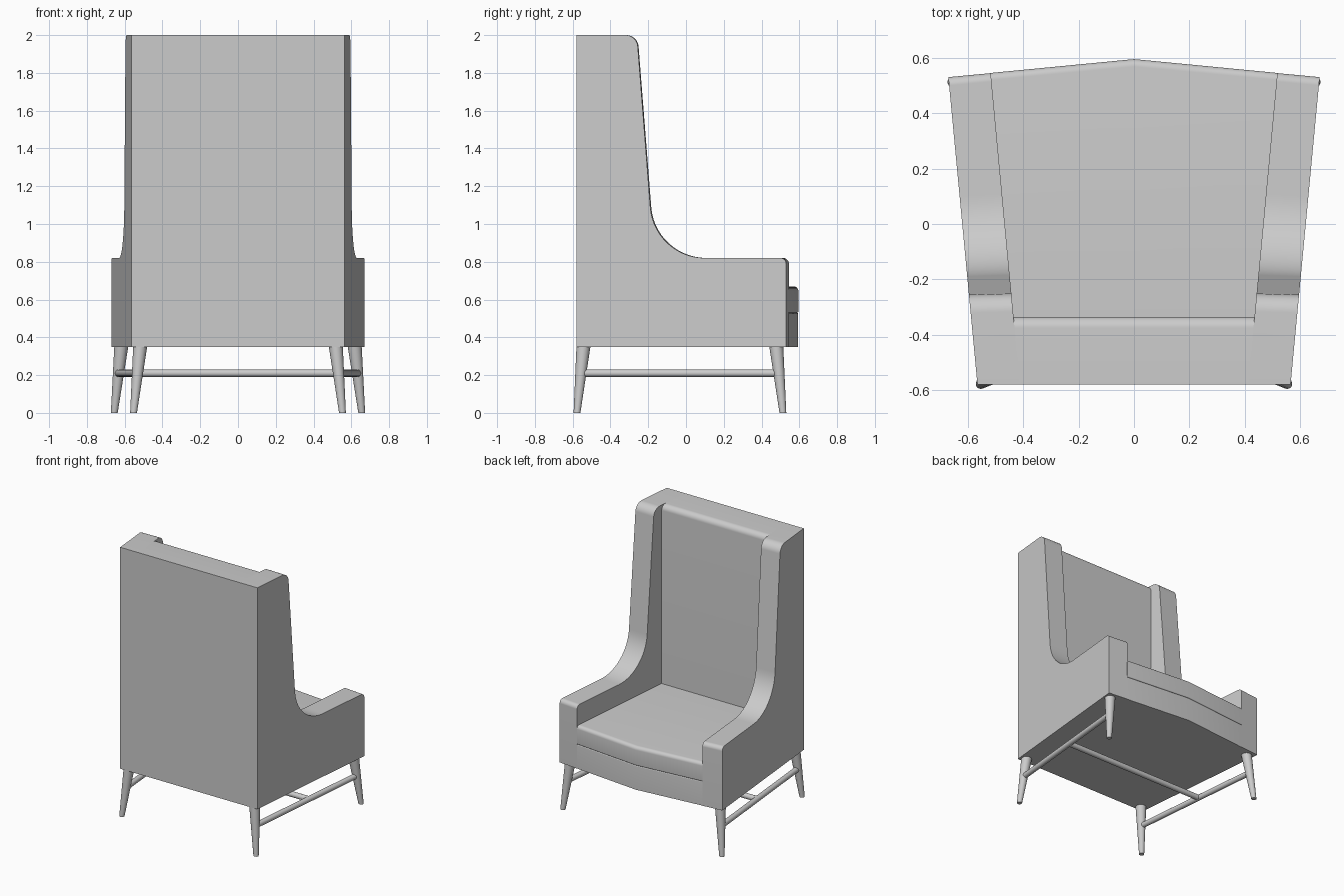
import bpy
import bmesh
from math import cos, sin, pi, radians, tan
from mathutils import Vector

cube = bpy.data.objects.get("Cube")
if cube:
    bpy.data.objects.remove(cube, do_unlink=True)

GREY = (0.6, 0.6, 0.6, 1)
grey = bpy.data.materials.new("plain grey")
grey.use_nodes = True
grey.diffuse_color = GREY
grey.node_tree.nodes["Principled BSDF"].inputs["Base Color"].default_value = GREY

BACK, UNDER, TOP = -0.58, 0.35, 2.0
BACKREST = -0.335
ARM_WIDTH = 0.153


def loft(name, rings):
    """Skin a row of equal closed rings and cap both ends."""
    bm = bmesh.new()
    rows = [[bm.verts.new(p) for p in ring] for ring in rings]
    n = len(rows[0])
    for a, b in zip(rows, rows[1:]):
        for i in range(n):
            j = (i + 1) % n
            bm.faces.new((a[i], a[j], b[j], b[i]))
    bm.faces.new(rows[0])
    bm.faces.new(rows[-1])
    bmesh.ops.recalc_face_normals(bm, faces=bm.faces)
    mesh = bpy.data.meshes.new(name)
    bm.to_mesh(mesh)
    bm.free()
    mesh.materials.append(grey)
    mesh.shade_smooth()
    mesh.set_sharp_from_angle(angle=radians(32))
    obj = bpy.data.objects.new(name, mesh)
    bpy.context.collection.objects.link(obj)


def rounded(corners, steps=10):
    """Turn (y, z, radius) corners into an outline with filleted corners."""
    out = []
    for i, (y, z, r) in enumerate(corners):
        p = Vector((y, z))
        if r == 0:
            out.append(p)
            continue
        a = (Vector(corners[i - 1][:2]) - p).normalized()
        b = (Vector(corners[(i + 1) % len(corners)][:2]) - p).normalized()
        half = a.angle(b) / 2
        centre = p + (a + b).normalized() * (r / sin(half))
        start = p + a * (r / tan(half)) - centre
        end = p + b * (r / tan(half)) - centre
        sweep = start.angle(end)
        for k in range(steps + 1):
            t = k / steps
            out.append(centre + (start * sin((1 - t) * sweep) + end * sin(t * sweep)) / sin(sweep))
    return out


def outer_x(y):
    """Outer face of the arms, which spread towards the seat front."""
    return 0.565 + (y - BACK) * 0.0946


def inner_x(y):
    return outer_x(y) - ARM_WIDTH


# Winged arms: one side profile, thickened along the splay
arm = rounded([
    (BACK, UNDER, 0), (BACK, TOP, 0), (-0.26, TOP, 0.065),
    (-0.168, 0.82, 0.29), (0.53, 0.82, 0.03), (0.53, UNDER, 0),
], 14)
for side, label in ((1, "left"), (-1, "right")):
    outside = [(side * outer_x(y), y, z) for y, z in arm]
    inside = [(side * inner_x(y), y + 0.013 * (y - BACK), z) for y, z in arm]
    loft(label + "_winged_arm", [outside, inside])

# Backrest between the wings, rounded along its top front edge
back = rounded([
    (BACK, UNDER, 0), (BACK, TOP, 0), (BACKREST, TOP, 0.04), (BACKREST, UNDER, 0),
])
loft("backrest", [[(s * inner_x(y), y, z) for y, z in back] for s in (-1, 1)])


# Seat base and cushion, with the front bowed out in the middle
def seat_part(name, corners):
    outline = rounded(corners, 6)
    rings = []
    for s in (-1, 0, 1):
        bow = 0.05 * (1 - abs(s))
        rings.append([(s * inner_x(y), y + bow * max(0, (y - BACKREST) / 0.88), z)
                      for y, z in outline])
    loft(name, rings)


seat_part("seat_base", [
    (BACKREST, UNDER, 0), (BACKREST, 0.53, 0), (0.543, 0.53, 0.006), (0.543, UNDER, 0),
])
seat_part("seat_cushion", [
    (BACKREST, 0.53, 0), (BACKREST, 0.67, 0), (0.545, 0.67, 0.025), (0.545, 0.53, 0.008),
])

# Splayed tapered legs
CIRCLE = [(cos(2 * pi * i / 20), sin(2 * pi * i / 20)) for i in range(20)]
LEGS = {
    "back": (Vector((0.553, -0.577, 0)), Vector((0.518, -0.543, UNDER))),
    "front": (Vector((0.655, 0.513, 0)), Vector((0.618, 0.478, UNDER))),
}


def mirrored(p, side):
    return Vector((side * p.x, p.y, p.z))


for side, label in ((1, "left"), (-1, "right")):
    for place, (foot, head) in LEGS.items():
        rings = []
        for p, r in ((foot, 0.018), (head, 0.037)):
            c = mirrored(p, side)
            rings.append([(c.x + r * u, c.y + r * v, c.z) for u, v in CIRCLE])
        loft(f"{place}_{label}_leg", rings)


# Round stretchers joined in an H
def rod(name, a, b, r=0.02):
    across = (b - a).cross(Vector((0, 0, 1))).normalized()
    up = across.cross(b - a).normalized()
    loft(name, [[p + r * (u * across + v * up) for u, v in CIRCLE] for p in (a, b)])


rear, fore = (foot.lerp(head, 0.6) for foot, head in LEGS.values())
middle = rear.lerp(fore, 0.53)
for side, label in ((1, "left"), (-1, "right")):
    rod(label + "_stretcher", mirrored(rear, side), mirrored(fore, side))
rod("cross_stretcher", mirrored(middle, -1), middle)
